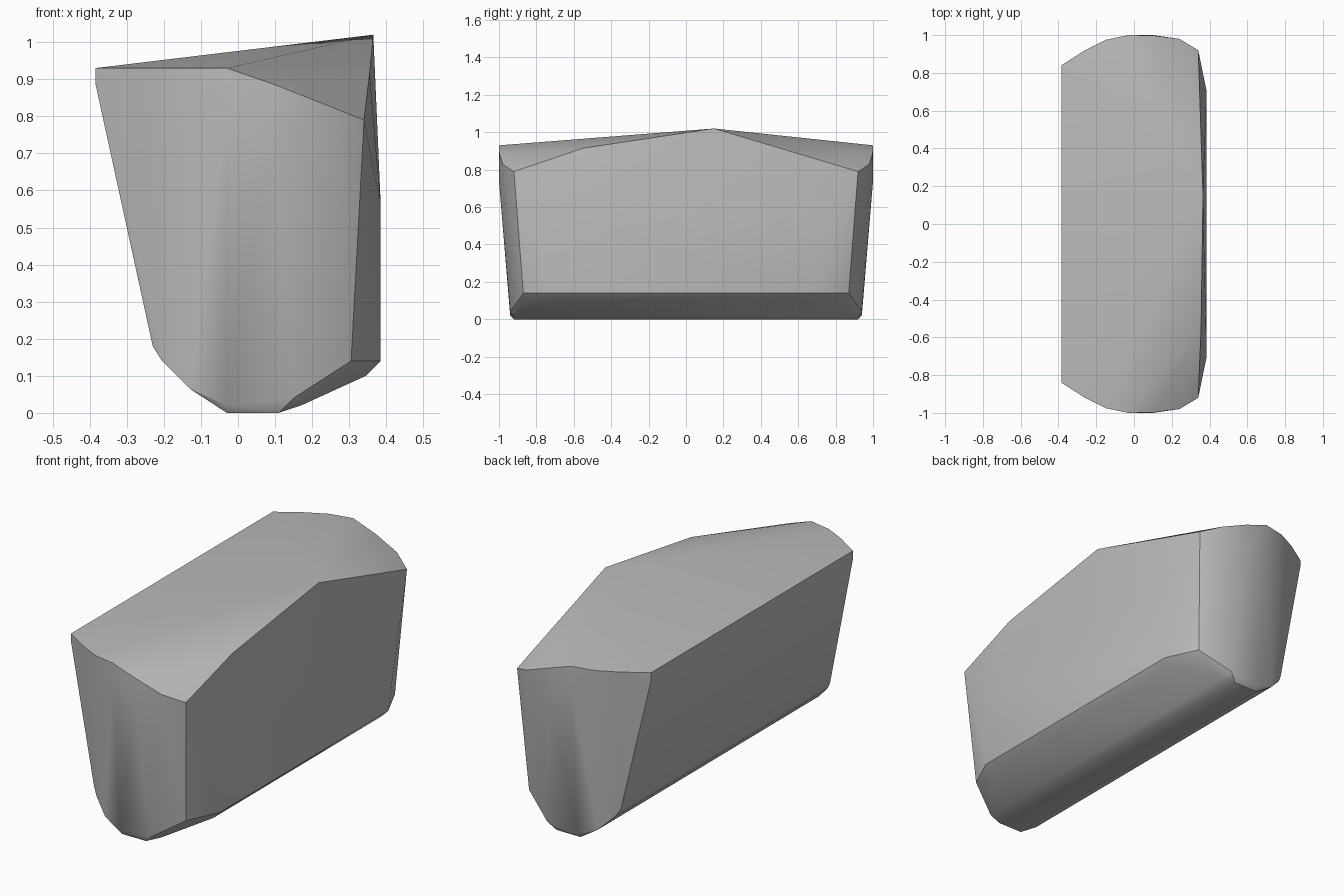
import bpy
import bmesh
import math

default_cube = bpy.data.objects.get("Cube")
if default_cube:
    bpy.data.objects.remove(default_cube, do_unlink=True)

# One flat grey for the whole block
grey = bpy.data.materials.new("plain grey")
grey.use_nodes = True
colour = (0.5, 0.5, 0.5, 1.0)
grey.diffuse_color = colour
grey.node_tree.nodes["Principled BSDF"].inputs["Base Color"].default_value = colour

# Corner profiles of one end; each is mirrored to the other end
upper_rim = [(-.385, .84, .93), (-.26, .92, .93), (-.15, .975, .93), (-.03, 1, .93),
             (.1, .998, .885), (.24, .98, .83), (.34, .92, .79)]
end_bulge = [(-.385, .84, .89), (-.03, 1, .8), (.1, 1, .74)]
lower_rim = [(-.255, .865, .31), (-.23, .87, .18), (-.205, .885, .14), (-.13, .92, .065),
             (-.03, .94, .02), (.15, .94, .04), (.305, .87, .14)]
keel = [(-.03, .92, 0), (.11, .92, 0), (.17, .88, .02), (.345, .7, .1)]
side_bulge = [(.385, .7, .14), (.385, .7, .56)]

# Off-centre peak and shoulder of the tall side
ridge = [(.365, .15, 1.02), (.355, -.55, .915)]


def make_hull(name, points):
    """Wrap a convex shell around the points and shade its soft edges."""
    bm = bmesh.new()
    for point in points:
        bm.verts.new(point)
    result = bmesh.ops.convex_hull(bm, input=bm.verts[:])
    loose = {v for v in result["geom_interior"] + result["geom_unused"]
             if isinstance(v, bmesh.types.BMVert) and not v.link_faces}
    bmesh.ops.delete(bm, geom=list(loose), context="VERTS")
    bmesh.ops.recalc_face_normals(bm, faces=bm.faces[:])
    mesh = bpy.data.meshes.new(name)
    bm.to_mesh(mesh)
    bm.free()
    mesh.materials.append(grey)
    obj = bpy.data.objects.new(name, mesh)
    bpy.context.collection.objects.link(obj)
    bpy.ops.object.select_all(action="DESELECT")
    obj.select_set(True)
    bpy.context.view_layer.objects.active = obj
    bpy.ops.object.shade_smooth_by_angle(angle=math.radians(30))
    return obj


# Faceted block
end_points = upper_rim + end_bulge + lower_rim + keel + side_bulge
both_ends = [(x, side * y, z) for side in (-1, 1) for x, y, z in end_points]
make_hull("faceted_block", both_ends + ridge)
